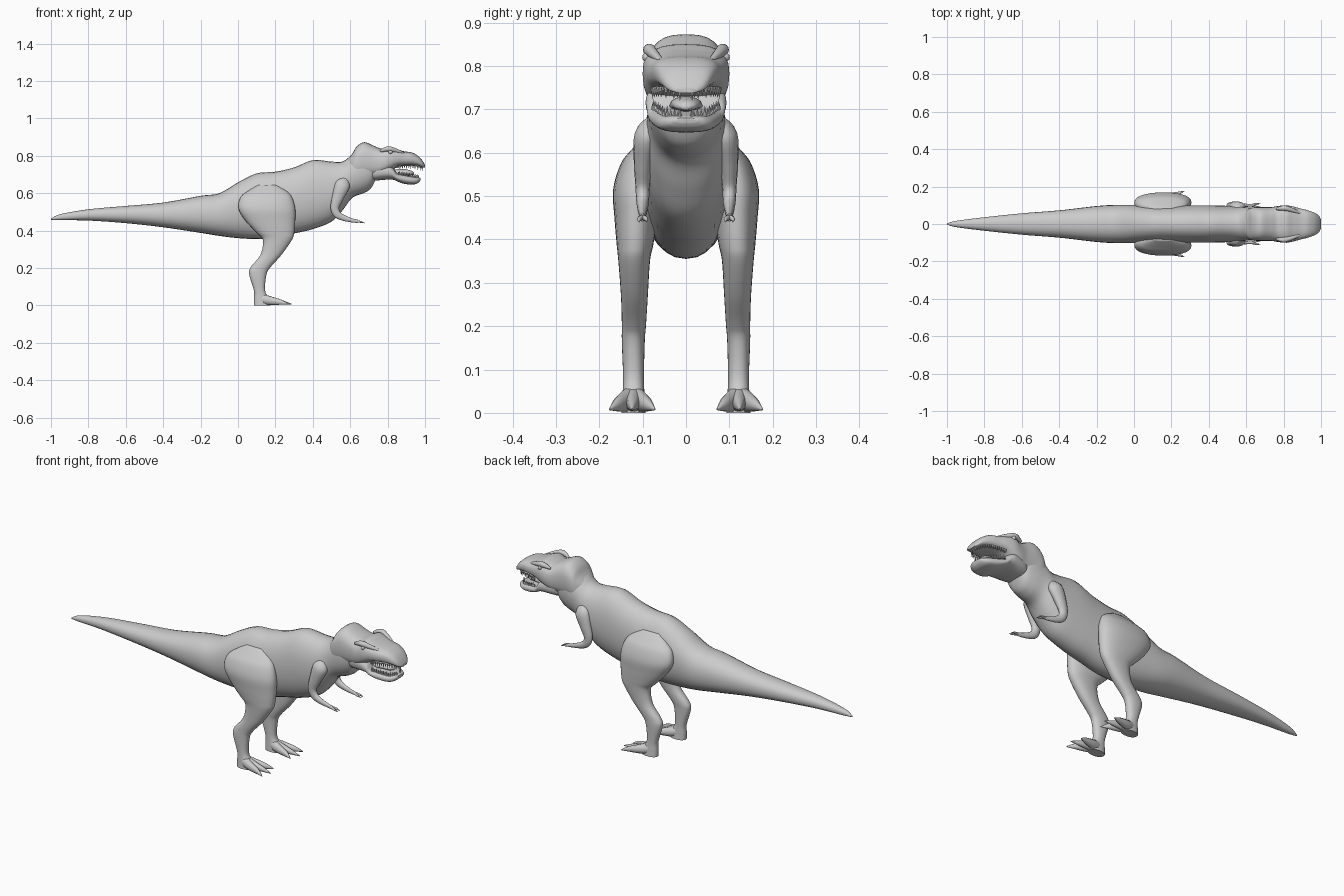
import bpy, bmesh, math
from mathutils import Vector

if "Cube" in bpy.data.objects:
    bpy.data.objects.remove(bpy.data.objects["Cube"])

skin = bpy.data.materials.new("plain grey")
skin.use_nodes = True
skin.diffuse_color = (0.6, 0.6, 0.6, 1)
skin.node_tree.nodes["Principled BSDF"].inputs["Base Color"].default_value = (0.6, 0.6, 0.6, 1)


def finish(name, bm, angle=50):
    bmesh.ops.recalc_face_normals(bm, faces=bm.faces)
    mesh = bpy.data.meshes.new(name)
    bm.to_mesh(mesh)
    bm.free()
    mesh.materials.append(skin)
    mesh.shade_smooth()
    mesh.set_sharp_from_angle(angle=math.radians(angle))
    ob = bpy.data.objects.new(name, mesh)
    bpy.context.collection.objects.link(ob)
    return ob


def spline(rows, steps=5):
    """Smoothly resample rows of numbers."""
    rows = [Vector(r) for r in rows]
    out = []
    for i in range(len(rows) - 1):
        a, b, c, d = rows[max(i - 1, 0)], rows[i], rows[i + 1], rows[min(i + 2, len(rows) - 1)]
        for s in range(steps):
            t = s / steps
            out.append(0.5 * (2 * b + (c - a) * t + (2 * a - 5 * b + 4 * c - d) * t**2
                              + (3 * b - a - 3 * c + d) * t**3))
    return out + [rows[-1]]


def skin_rings(name, rings, power=2.0, sides=28):
    """Bridge rings given as centre, half-axis u, half-axis v."""
    bm = bmesh.new()
    loops = []
    for c, u, v in rings:
        loop = []
        for k in range(sides):
            a = 2 * math.pi * k / sides
            x, y = math.cos(a), math.sin(a)
            x = math.copysign(abs(x) ** (2 / power), x)
            y = math.copysign(abs(y) ** (2 / power), y)
            loop.append(bm.verts.new(c + u * x + v * y))
        loops.append(loop)
    for p, q in zip(loops, loops[1:]):
        for k in range(sides):
            n = (k + 1) % sides
            bm.faces.new((p[k], p[n], q[n], q[k]))
    bm.faces.new(loops[0])
    bm.faces.new(loops[-1])
    return finish(name, bm)


def long_loft(name, rows, power=2.0):
    """Rows: x, top, bottom, half width."""
    rings = [(Vector((x, 0, (t + b) / 2)), Vector((0, w, 0)), Vector((0, 0, (t - b) / 2)))
             for x, t, b, w in spline(rows)]
    return skin_rings(name, rings, power)


def limb(name, rows, flat=1.0, sides=14):
    """Rows: x, y, z, radius; flat scales the sideways width."""
    pts = spline(rows)
    rings = []
    for i, p in enumerate(pts):
        t = (pts[min(i + 1, len(pts) - 1)] - pts[max(i - 1, 0)]).to_3d().normalized()
        side = Vector((-t.y, t.x, 0)).normalized() if abs(t.y) > abs(t.z) else Vector((0, 1, 0))
        rings.append((p.to_3d(), side * p.w * flat, t.cross(side).normalized() * p.w))
    return skin_rings(name, rings, 2.0, sides)


# Trunk, tail and neck in one sweep
long_loft("body_and_tail", [
    (-1, .464, .458, .003), (-.95, .488, .456, .017), (-.8, .514, .454, .036),
    (-.6, .532, .44, .057), (-.4, .55, .418, .073), (-.2, .586, .388, .096),
    (-.1, .6, .372, .102), (0, .658, .36, .102), (.1, .706, .355, .1),
    (.2, .715, .362, .1), (.3, .738, .385, .1), (.4, .777, .408, .1),
    (.5, .769, .448, .097), (.56, .77, .51, .093), (.61, .806, .575, .088),
    (.67, .845, .6, .086), (.71, .84, .625, .08), (.74, .83, .68, .07)], 2.2)

# Skull with crest and snout
long_loft("skull", [
    (.58, .775, .7, .05), (.61, .81, .68, .078), (.635, .85, .675, .088), (.675, .873, .68, .09),
    (.73, .852, .685, .09), (.77, .838, .695, .096), (.81, .85, .715, .1),
    (.85, .836, .738, .094), (.89, .824, .745, .083), (.93, .818, .747, .073),
    (.965, .798, .744, .06), (.988, .772, .738, .045), (1, .75, .737, .025)], 2.7)

# Lower jaw
long_loft("lower_jaw", [
    (.69, .76, .665, .06), (.74, .765, .668, .082), (.8, .76, .673, .093),
    (.83, .738, .672, .091), (.85, .708, .664, .088), (.89, .7, .65, .078),
    (.94, .69, .647, .064), (.965, .685, .656, .047), (.975, .68, .668, .028)], 2.6)
limb("tongue", [(.82, 0, .705, .02), (.88, 0, .712, .018), (.925, 0, .708, .013), (.94, 0, .702, .004)], 2.0)


# Rows of pointed teeth around the lips
def teeth(name, outline, length, count=13):
    bm = bmesh.new()
    path = spline(outline, count // (len(outline) - 1) + 1)
    for s in (-1, 1):
        for i, (x, y, z) in enumerate(path):
            size = length * (1 if i % 2 else .75)
            base = [bm.verts.new((x + .005 * math.cos(a), s * y + .005 * math.sin(a), z))
                    for a in (k * math.tau / 5 for k in range(5))]
            tip = bm.verts.new((x, s * y, z + size))
            bm.faces.new(base)
            for k in range(5):
                bm.faces.new((base[k], base[(k + 1) % 5], tip))
    finish(name, bm, 30)


teeth("upper_teeth", [(.855, .078, .75), (.9, .068, .753), (.95, .053, .752), (.985, .014, .745)], -.027)
teeth("lower_teeth", [(.858, .076, .7), (.9, .064, .692), (.94, .05, .685), (.965, .013, .678)], .025)

# Paired parts
for s, label in ((1, "left"), (-1, "right")):
    # Leg from hip to ankle: z, back, front, inner, outer
    rows = [(.645, .11, .2, .07, .09), (.61, .05, .262, .06, .123), (.575, .012, .29, .058, .15),
            (.515, .003, .306, .06, .168), (.45, .042, .306, .066, .165), (.39, .098, .301, .075, .16),
            (.35, .133, .288, .083, .156), (.27, .12, .232, .088, .15), (.205, .068, .174, .092, .148),
            (.165, .06, .152, .095, .148), (.08, .085, .145, .097, .145), (.035, .085, .168, .095, .147),
            (0, .085, .175, .093, .149)]
    skin_rings(label + "_leg", [
        (Vector(((a + b) / 2, s * (i + o) / 2, z)), Vector(((b - a) / 2, 0, 0)), Vector((0, (o - i) / 2, 0)))
        for z, a, b, i, o in spline(rows)], 2.3)

    # Three splayed toes ending in claws
    for n, (y, tip, reach) in enumerate([(.103, .072, .265), (.122, .124, .285), (.142, .176, .268)]):
        limb(f"{label}_toe_{n + 1}", [
            (.12, s * .121, .035, .03), (.17, s * y, .026, .024),
            (.225, s * (y + tip) / 2, .018, .015), (reach, s * tip, .008, .002)], .8, 10)

    # Arm with bent elbow and two fingers
    limb(label + "_arm", [
        (.575, s * .078, .68, .015), (.56, s * .09, .645, .04), (.535, s * .098, .58, .032),
        (.518, s * .1, .525, .024), (.53, s * .1, .488, .021), (.565, s * .1, .468, .016),
        (.61, s * .1, .455, .011), (.64, s * .1, .45, .009)], .7)
    for d in (-.008, .008):
        limb(label + "_finger", [(.63, s * .1, .451, .007), (.655, s * (.1 + d), .447, .005),
                                 (.677, s * (.1 + d), .44, .001)], 1, 8)

    # Brow ridge and eye
    limb(label + "_brow", [(.76, s * .08, .825, .006), (.8, s * .085, .837, .014),
                           (.84, s * .076, .829, .012), (.89, s * .058, .812, .006)], 1.0)
    bm = bmesh.new()
    bmesh.ops.create_uvsphere(bm, u_segments=12, v_segments=8, radius=.011)
    bmesh.ops.translate(bm, verts=bm.verts, vec=(.815, s * .09, .82))
    finish(label + "_eye", bm)
